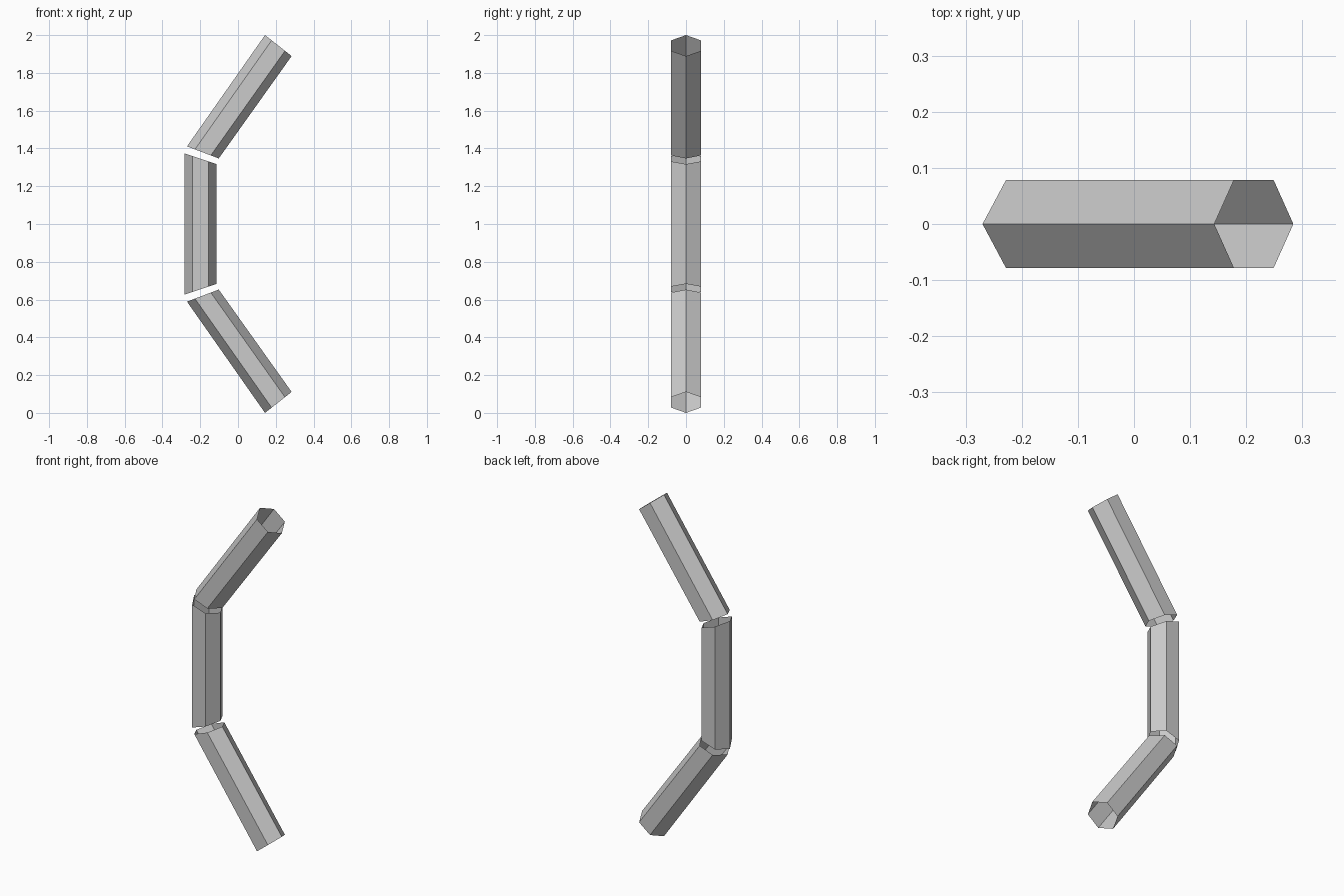
import bpy
import bmesh

if "Cube" in bpy.data.objects:
    bpy.data.objects.remove(bpy.data.objects["Cube"])

HALF_DEPTH = 0.0786
# Hexagon corners: (fraction from outer to inner edge, side in y)
HEX = [(0, 0), (0.25, -1), (0.75, -1), (1, 0), (0.75, 1), (0.25, 1)]


def mirror(cut):
    """Reflect an end cut about the mid height z = 1."""
    return [(x, 2 - z) for x, z in cut]


def hex_tube(name, low_cut, high_cut):
    """Open hexagonal tube between two mitred cuts, each (outer, inner) in x, z."""
    bm = bmesh.new()
    rings = []
    for (xo, zo), (xi, zi) in (low_cut, high_cut):
        rings.append([bm.verts.new((xo + (xi - xo) * f, s * HALF_DEPTH, zo + (zi - zo) * f))
                      for f, s in HEX])
    low, high = rings
    for i in range(6):
        j = (i + 1) % 6
        bm.faces.new((low[i], low[j], high[j], high[i]))
    mesh = bpy.data.meshes.new(name)
    bm.to_mesh(mesh)
    bm.free()
    obj = bpy.data.objects.new(name, mesh)
    bpy.context.collection.objects.link(obj)
    return obj


# End cuts of the upper half
middle_top = [(-0.284, 1.374), (-0.114, 1.317)]
arm_root = [(-0.270, 1.411), (-0.102, 1.347)]
arm_tip = [(0.143, 2.0), (0.284, 1.889)]

# Straight centre section and the two slanted arms
hex_tube("middle_tube", mirror(middle_top), middle_top)
hex_tube("upper_tube", arm_root, arm_tip)
hex_tube("lower_tube", mirror(arm_tip), mirror(arm_root))
